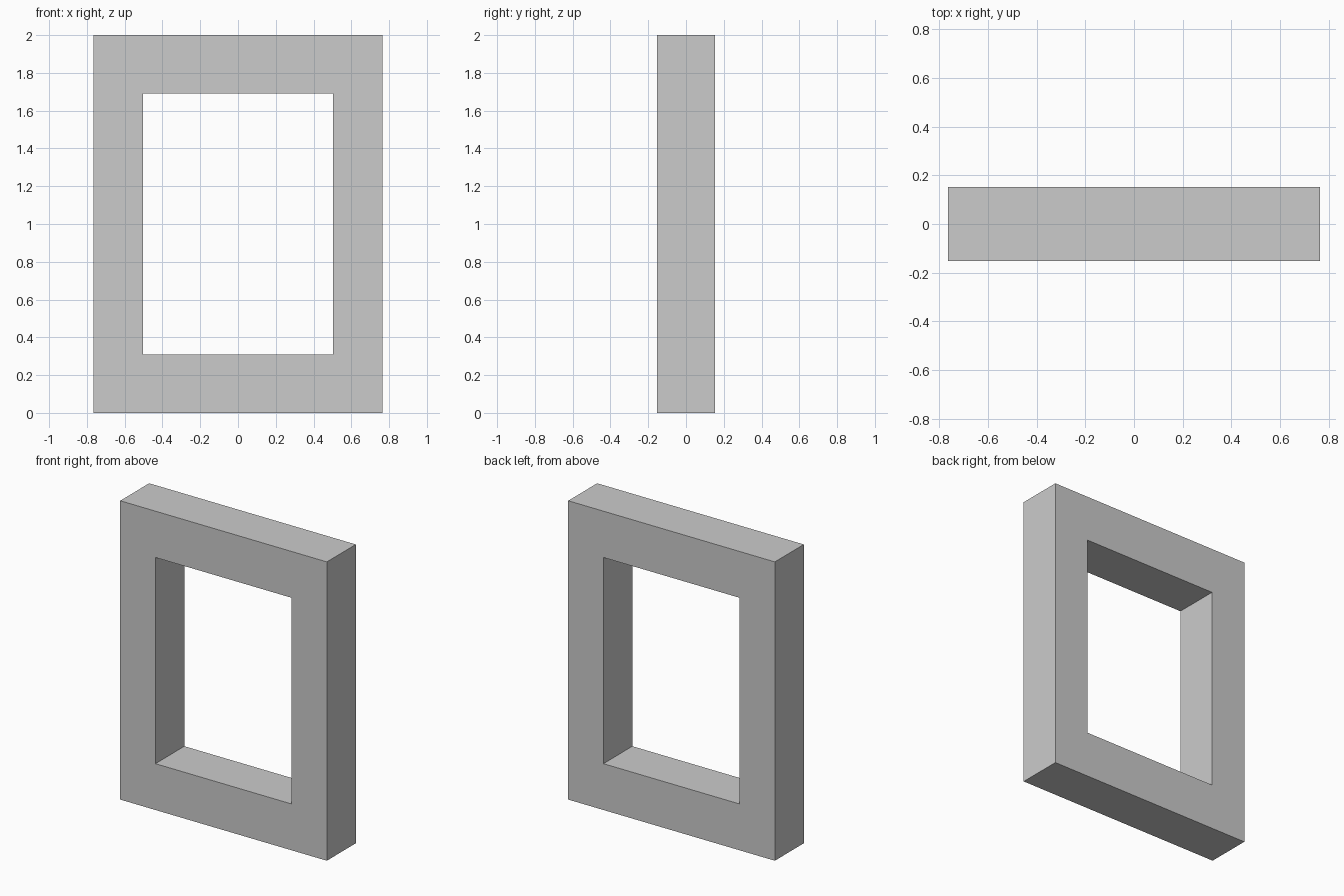
import bpy
import bmesh

if "Cube" in bpy.data.objects:
    bpy.data.objects.remove(bpy.data.objects["Cube"])

WIDTH, DEPTH, HEIGHT = 1.53, 0.306, 2.0
OPEN_X, OPEN_Z0, OPEN_Z1 = 0.504, 0.31, 1.69


def rectangle(bm, x, z0, z1):
    """Four front-plane corners, counter-clockwise seen from the front."""
    y = -DEPTH / 2
    return [bm.verts.new(p) for p in ((-x, y, z0), (x, y, z0), (x, y, z1), (-x, y, z1))]


# Front face of the frame: mitred ring between outer edge and opening
bm = bmesh.new()
outer = rectangle(bm, WIDTH / 2, 0, HEIGHT)
inner = rectangle(bm, OPEN_X, OPEN_Z0, OPEN_Z1)
for i in range(4):
    j = (i + 1) % 4
    bm.faces.new((outer[i], outer[j], inner[j], inner[i]))

# Extrude the ring to the back, keeping the front face
ring = bmesh.ops.extrude_face_region(bm, geom=bm.faces[:], use_keep_orig=True)
back = [v for v in ring["geom"] if isinstance(v, bmesh.types.BMVert)]
bmesh.ops.translate(bm, verts=back, vec=(0, DEPTH, 0))
bmesh.ops.recalc_face_normals(bm, faces=bm.faces[:])

# Window frame object
mesh = bpy.data.meshes.new("window_frame")
bm.to_mesh(mesh)
bm.free()
frame = bpy.data.objects.new("window_frame", mesh)
bpy.context.collection.objects.link(frame)
